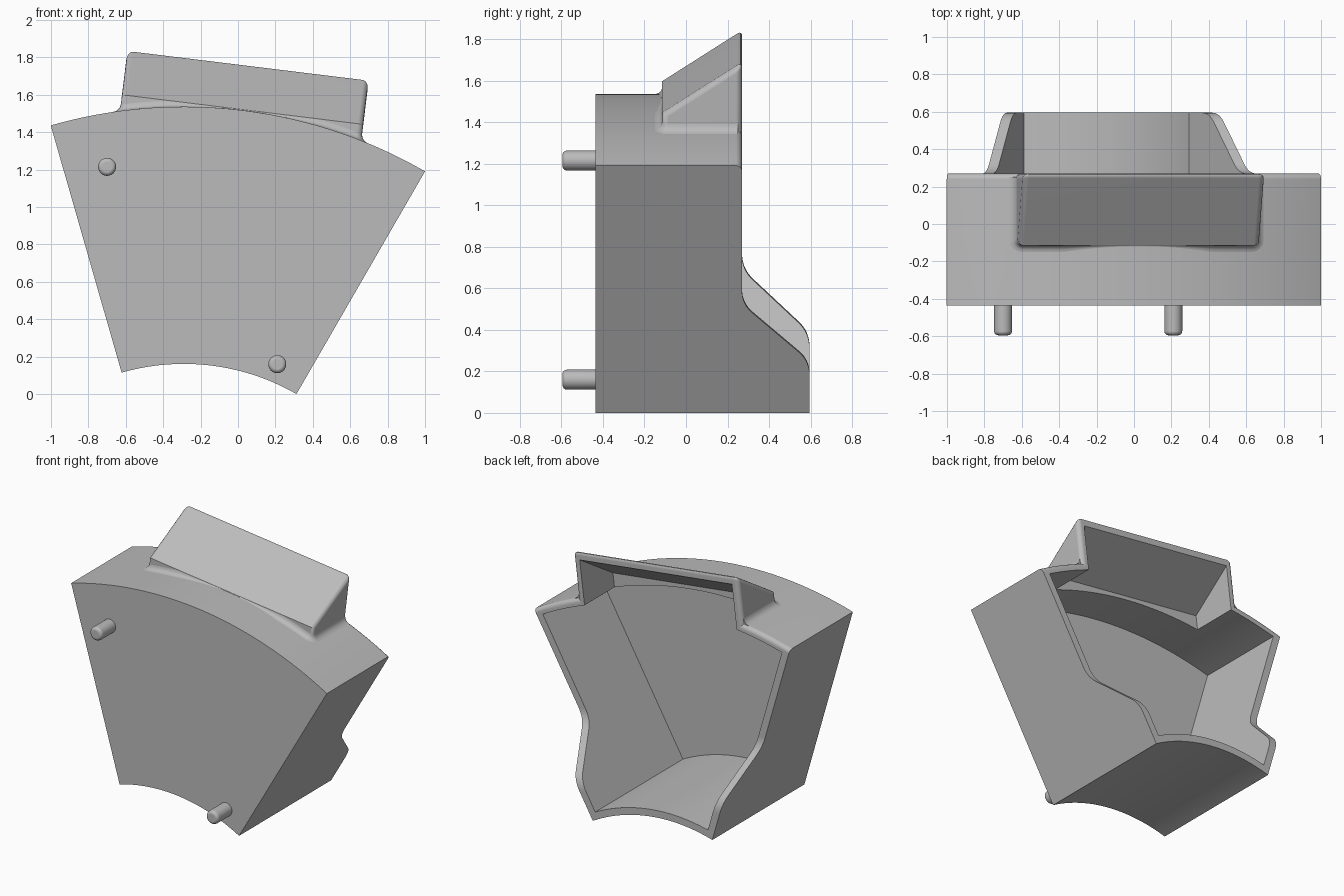
import bpy, bmesh
from math import sin, cos, asin, sqrt, radians, pi
from mathutils import Vector

cube = bpy.data.objects.get("Cube")
if cube:
    bpy.data.objects.remove(cube, do_unlink=True)

grey = bpy.data.materials.new("plain_grey")
grey.use_nodes = True
grey.diffuse_color = (0.5, 0.5, 0.5, 1)
grey.node_tree.nodes["Principled BSDF"].inputs["Base Color"].default_value = (0.5, 0.5, 0.5, 1)

# Main dimensions: a ring sector, tilted about the ring centre
CX, CZ, TILT = -0.29, -1.0435, radians(7)
R_IN, R_OUT, HALF = 1.205, 2.58, radians(23)
FRONT, REAR, FOOT = -0.435, 0.27, 0.595
WALL, ROUND = 0.05, 0.03
HOOD_U, HOOD_Y, HOOD_V, SLOPE = 0.65, -0.115, 2.584, 0.64


def place(u, y, v):
    """Sector frame (across, depth, outward) to world."""
    return Vector((CX + u * cos(TILT) + v * sin(TILT), y,
                   CZ - u * sin(TILT) + v * cos(TILT)))


def loft(name, rings, bevel_if=None):
    """Solid through matching closed rings, with capped ends."""
    bm = bmesh.new()
    rows = [[bm.verts.new(place(*p)) for p in ring] for ring in rings]
    n = len(rows[0])
    for a, b in zip(rows, rows[1:]):
        for i in range(n):
            j = (i + 1) % n
            bm.faces.new((a[i], a[j], b[j], b[i]))
    bm.faces.new(rows[0])
    bm.faces.new(rows[-1])
    bmesh.ops.recalc_face_normals(bm, faces=bm.faces)
    if bevel_if:
        flat = [p for ring in rings for p in ring]
        bm.verts.index_update()
        edges = [e for e in bm.edges if bevel_if(*[flat[v.index] for v in e.verts])]
        bmesh.ops.bevel(bm, geom=edges, offset=ROUND, segments=4,
                        profile=0.5, affect='EDGES')
    mesh = bpy.data.meshes.new(name)
    bm.to_mesh(mesh)
    bm.free()
    mesh.materials.append(grey)
    obj = bpy.data.objects.new(name, mesh)
    bpy.context.collection.objects.link(obj)
    return obj


def activate(obj):
    bpy.ops.object.select_all(action='DESELECT')
    obj.select_set(True)
    bpy.context.view_layer.objects.active = obj


def combine(obj, tool, operation):
    tool.hide_render = True
    activate(obj)
    mod = obj.modifiers.new(operation, 'BOOLEAN')
    mod.operation, mod.solver, mod.object = operation, 'EXACT', tool
    bpy.ops.object.modifier_apply(modifier=mod.name)
    bpy.data.objects.remove(tool, do_unlink=True)


def smooth(obj):
    activate(obj)
    bpy.ops.object.shade_smooth_by_angle(angle=radians(32))
    obj.modifiers.new("even_normals", 'WEIGHTED_NORMAL').keep_sharp = True


def curve_corner(a, corner, b, steps=8):
    a, corner, b = Vector(a), Vector(corner), Vector(b)
    return [tuple(a * (1 - t) ** 2 + corner * 2 * t * (1 - t) + b * t * t)
            for t in (i / steps for i in range(steps + 1))]


def spread(low, high, steps):
    return [low + (high - low) * i / steps for i in range(steps + 1)]


# Sector body: stepped section swept around the ring centre
section = [(R_IN, FRONT), (R_OUT, FRONT)]
section += [(R_OUT - ROUND + ROUND * cos(a), REAR - ROUND + ROUND * sin(a))
            for a in spread(0, pi / 2, 4)]
section += [(2.0, REAR), (2.0, FOOT), (R_IN, FOOT)]
body = loft("sector_housing", [[(r * sin(a), y, r * cos(a)) for r, y in section]
                               for a in spread(-HALF, HALF, 48)])


# Hood: wedge standing on the outer arc
def hood_rounding(a, b):
    on_base = a[2] < 2.4 and b[2] < 2.4
    front_crease = a[1] == b[1] == HOOD_Y and a[2] == b[2]
    return not on_base and not front_crease


def wedge(name, half, front, v_front, rear, base, rule=None):
    profile = [(front, base), (front, v_front),
               (rear, v_front + SLOPE * (rear - front)), (rear, base)]
    return loft(name, [[(u, y, v) for y, v in profile] for u in (-half, half)], rule)


hood = wedge("hood", HOOD_U, HOOD_Y, HOOD_V, REAR, 2.3, hood_rounding)
combine(body, hood, 'UNION')

# Rear step: ramp with eased corners running across the sector
top, low = Vector((1.374, FOOT)), Vector((1.665, REAR))
ramp = (low - top).normalized() * 0.07
along = Vector((0.07, 0))
step = curve_corner(top - along, top, top + ramp)
step += curve_corner(low - ramp, low, low + along)
step += [(2.2, REAR), (2.2, 0.8), (top.x - 0.07, 0.8)]
combine(body, loft("step_cutter", [[(u, y, v) for v, y in step] for u in (-1.2, 1.2)]),
        'DIFFERENCE')

# Hollow interior, open at the rear
outline = []
for r, sign in ((R_IN + WALL, 1), (R_OUT - WALL, -1)):
    edge = HALF - asin(WALL / r)
    outline += [(r * sin(a), r * cos(a)) for a in spread(-edge * sign, edge * sign, 48)]
combine(body, loft("cavity_cutter", [[(u, y, v) for u, v in outline]
                                     for y in (FRONT + WALL, 1.0)]), 'DIFFERENCE')
inner_front = HOOD_Y + WALL
inner_v = HOOD_V + SLOPE * WALL - WALL * sqrt(1 + SLOPE ** 2)
combine(body, wedge("hood_cutter", HOOD_U - WALL, inner_front, inner_v, 0.5, 2.0),
        'DIFFERENCE')
smooth(body)

# Fillet where the hood meets the arc
path = [(-HOOD_U, y, -1, 0) for y in (REAR - 0.02, HOOD_Y + ROUND)]
path += [(-HOOD_U + ROUND * (1 - cos(a)), HOOD_Y + ROUND * (1 - sin(a)), -cos(a), -sin(a))
         for a in spread(0.4, 1.2, 2)]
path += [(u, HOOD_Y, 0, -1) for u in spread(ROUND - HOOD_U, 0, 16)]
path += [(-u, y, -du, dy) for u, y, du, dy in path[-2::-1]]
rings = []
for u, y, du, dy in path:
    arc = sqrt(R_OUT ** 2 - u * u)
    size = min(0.035, HOOD_V - arc)
    ring = [(-0.02, -0.02)]
    ring += [(size * (1 - cos(a)), size * (1 - sin(a))) for a in spread(0, pi / 2, 4)]
    rings.append([(u + du * out, y + dy * out,
                   sqrt(R_OUT ** 2 - (u + du * out) ** 2) + up) for out, up in ring])
smooth(loft("hood_fillet", rings))

# Locating pins on the front
for name, x, z in (("upper_right_pin", -0.70, 1.215), ("lower_left_pin", 0.21, 0.16)):
    bpy.ops.mesh.primitive_cylinder_add(vertices=32, radius=0.048, depth=0.19,
                                        location=(x, -0.50, z), rotation=(pi / 2, 0, 0))
    pin = bpy.context.object
    pin.name = name
    pin.data.materials.append(grey)
    rim = pin.modifiers.new("rounded_end", 'BEVEL')
    rim.width, rim.segments = 0.022, 4
    rim.limit_method, rim.angle_limit = 'ANGLE', radians(60)
    bpy.ops.object.modifier_apply(modifier=rim.name)
    smooth(pin)
